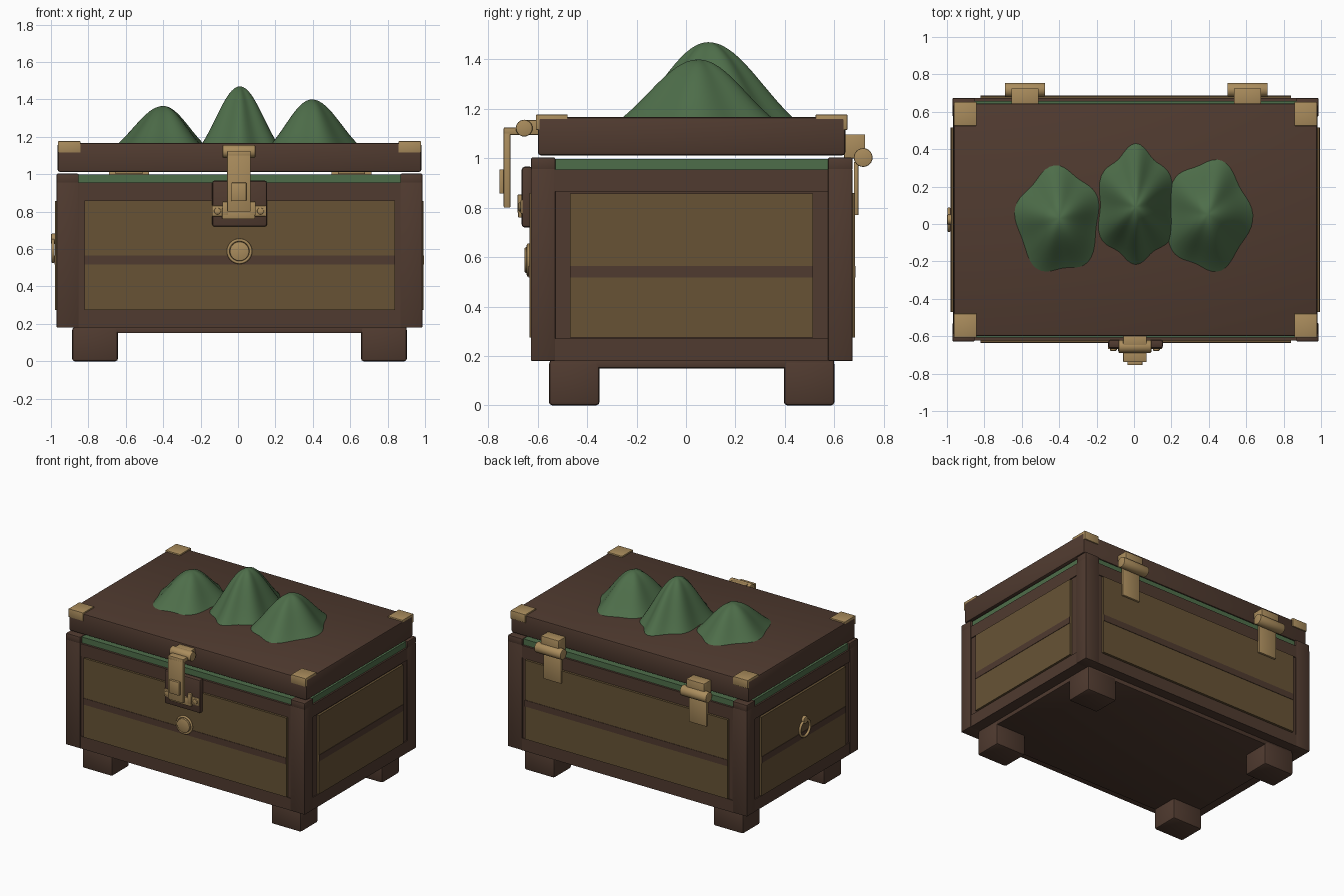
import bpy, bmesh, math
from mathutils import Matrix, Vector

if "Cube" in bpy.data.objects:
    bpy.data.objects.remove(bpy.data.objects["Cube"])


def material(name, rgb):
    m = bpy.data.materials.new(name)
    m.diffuse_color = (*rgb, 1)
    m.use_nodes = True
    m.node_tree.nodes["Principled BSDF"].inputs["Base Color"].default_value = m.diffuse_color
    return m


BROWN = material("brown wood", (0.080, 0.043, 0.029))
OLIVE = material("olive panel", (0.135, 0.086, 0.036))
GOLD = material("dull gold", (0.400, 0.262, 0.108))
GREEN = material("green", (0.076, 0.155, 0.068))


def finish(name, bm, mat, smooth=30):
    bmesh.ops.recalc_face_normals(bm, faces=bm.faces)
    me = bpy.data.meshes.new(name)
    bm.to_mesh(me)
    bm.free()
    me.materials.append(mat)
    ob = bpy.data.objects.new(name, me)
    bpy.context.collection.objects.link(ob)
    bpy.ops.object.select_all(action='DESELECT')
    ob.select_set(True)
    bpy.context.view_layer.objects.active = ob
    bpy.ops.object.shade_smooth_by_angle(angle=math.radians(smooth))
    return ob


def box(name, x, y, z, mat, bevel=0.0):
    """Box given by its (low, high) range on each axis."""
    bm = bmesh.new()
    size = [b - a for a, b in (x, y, z)]
    mid = [(a + b) / 2 for a, b in (x, y, z)]
    bmesh.ops.create_cube(bm, size=1, matrix=Matrix.Translation(mid) @ Matrix.Diagonal((*size, 1)))
    if bevel:
        bmesh.ops.bevel(bm, geom=bm.edges[:], offset=bevel, segments=2, affect='EDGES', profile=0.5)
    return finish(name, bm, mat)


def rod(name, centre, axis, radius, length, mat, bevel=0.0):
    """Cylinder along an axis."""
    bm = bmesh.new()
    rot = Vector((0, 0, 1)).rotation_difference(Vector(axis)).to_matrix().to_4x4()
    bmesh.ops.create_cone(bm, cap_ends=True, segments=24, radius1=radius, radius2=radius, depth=length)
    if bevel:
        rim = [e for e in bm.edges if abs(e.verts[0].co.z - e.verts[1].co.z) < 1e-5]
        bmesh.ops.bevel(bm, geom=rim, offset=bevel, segments=2, affect='EDGES', profile=0.5)
    bm.transform(Matrix.Translation(centre) @ rot)
    return finish(name, bm, mat)


def ring(name, centre, rotation, major, minor, mat):
    bpy.ops.mesh.primitive_torus_add(location=centre, rotation=rotation, major_radius=major,
                                     minor_radius=minor, major_segments=32, minor_segments=8)
    ob = bpy.context.object
    ob.name = name
    ob.data.materials.append(mat)
    bpy.ops.object.shade_smooth_by_angle(angle=math.radians(60))


CX, CY = 0.008, 0.023          # middle of the chest body
XS, YS = (-0.97, 0.985), (-0.626, 0.675)

# Chest body and floor board
box("chest_body", (-0.96, 0.975), (-0.618, 0.667), (0.18, 0.955), BROWN)
box("base_board", (-0.88, 0.90), (-0.55, 0.60), (0.15, 0.19), BROWN, 0.008)
box("green_lining", (-0.955, 0.97), (-0.608, 0.658), (0.94, 0.998), GREEN)

# Feet, corner posts, post caps and lid corner brackets
for sx in (-1, 1):
    for sy in (-1, 1):
        def span(c, s, a, b):
            return tuple(sorted((c + s * a, c + s * b)))
        box("foot", span(CX, sx, 0.65, 0.895), span(CY, sy, 0.373, 0.578), (0, 0.18), BROWN, 0.014)
        px, py = span(CX, sx, 0.86, 0.9775), span(CY, sy, 0.552, 0.6505)
        box("corner_post", px, py, (0.18, 0.958), BROWN, 0.004)
        box("post_cap", px, py, (0.952, 1.003), BROWN, 0.006)
        box("lid_corner_bracket", span(CX, sx, 0.85, 0.97), span(CY, sy, 0.502, 0.63),
            (1.115, 1.177), GOLD, 0.003)

# Rails along the top and bottom of each wall
for z in ((0.18, 0.27), (0.865, 0.955)):
    for y in ((-0.624, -0.60), (0.65, 0.673)):
        box("long_rail", (-0.86, 0.875), y, z, BROWN)
    for x in ((-0.967, -0.94), (0.95, 0.982)):
        box("side_rail", x, (-0.535, 0.58), z, BROWN)

# Wall panels with a dark middle band
for y0, out in ((-0.634, -0.003), (0.684, 0.003)):
    inner = y0 - math.copysign(0.03, y0)
    box("long_panel", (-0.82, 0.84), tuple(sorted((y0, inner))), (0.275, 0.86), OLIVE)
    box("long_band", (-0.82, 0.84), tuple(sorted((y0 + out, y0))), (0.518, 0.565), BROWN)
for x0, out in ((-0.978, -0.003), (0.992, 0.003)):
    inner = x0 - math.copysign(0.03, x0)
    box("side_panel", tuple(sorted((x0, inner))), (-0.47, 0.515), (0.275, 0.857), OLIVE)
    box("side_band", tuple(sorted((x0 + out, x0))), (-0.47, 0.515), (0.518, 0.565), BROWN)

# Lid
box("lid", (-0.964, 0.98), (-0.60, 0.645), (1.012, 1.167), BROWN, 0.012)

# Front latch: backing plate, knuckle, hasp, staple and studs
box("latch_plate", (-0.138, 0.155), (-0.665, -0.62), (0.72, 0.966), BROWN, 0.012)
rod("latch_knuckle", (0.005, -0.655, 1.122), (1, 0, 0), 0.034, 0.175, GOLD, 0.005)
box("latch_mount", (-0.058, 0.068), (-0.65, -0.59), (1.095, 1.155), GOLD, 0.004)
box("latch_arm", (-0.058, 0.068), (-0.738, -0.66), (1.095, 1.125), GOLD, 0.005)
box("latch_hasp", (-0.058, 0.068), (-0.738, -0.71), (0.80, 1.12), GOLD, 0.005)
box("hasp_block", (-0.036, 0.045), (-0.755, -0.73), (0.857, 0.955), GOLD, 0.004)
box("staple_bar", (-0.085, 0.092), (-0.68, -0.655), (0.76, 0.82), GOLD, 0.004)
for s in (-1, 1):
    a = 0.005 + s * 0.073
    box("staple_side", (a - 0.016, a + 0.016), (-0.682, -0.655), (0.78, 0.853), GOLD, 0.004)
    rod("latch_stud", (0.005 + s * 0.115, -0.668, 0.803), (0, 1, 0), 0.018, 0.02, GOLD, 0.004)
    b = 0.005 + s * 0.115
    box("staple_ear", (b - 0.03, b + 0.03), (-0.669, -0.655), (0.775, 0.832), GOLD, 0.003)

# Round lock boss
rod("lock_boss", (CX, -0.64, 0.588), (0, 1, 0), 0.052, 0.026, GOLD, 0.005)
ring("lock_ring", (CX, -0.637, 0.588), (math.pi / 2, 0, 0), 0.06, 0.008, GOLD)

# Back hinges
for hx in (-0.583, 0.607):
    rod("hinge_knuckle", (hx, 0.717, 1.003), (1, 0, 0), 0.038, 0.215, GOLD, 0.005)
    box("hinge_upper", (hx - 0.073, hx + 0.073), (0.64, 0.725), (1.0, 1.097), GOLD, 0.004)
    box("hinge_leaf", (hx - 0.073, hx + 0.073), (0.68, 0.698), (0.77, 0.985), GOLD, 0.003)

# Ring pull on the left side
ring("ring_pull", (-0.989, CY, 0.592), (0, math.pi / 2, 0), 0.058, 0.009, GOLD)
rod("ring_pull_mount", (-0.987, CY, 0.655), (1, 0, 0), 0.027, 0.026, GOLD, 0.006)


def mound(name, cx, cy, west, east, south, north, height, lobes, turn):
    """Bell-shaped hill with a lobed outline, reaching the given distances."""
    bm = bmesh.new()
    rings, n, base = 14, 60, 1.155
    apex = bm.verts.new((cx, cy, base + height))
    prev = None
    for i in range(1, rings + 1):
        r = i / rings
        h = height * (0.5 * (1 - r * r) + 0.25 * (1 + math.cos(math.pi * r)))
        row = []
        for k in range(n):
            t = math.tau * k / n
            w = 0.96 + 0.065 * math.cos(lobes * (t - turn)) + 0.015 * math.cos(3 * t + turn)
            c, s = math.cos(t), math.sin(t)
            row.append(bm.verts.new((cx + (east if c > 0 else west) * r * w * c,
                                     cy + (north if s > 0 else south) * r * w * s, base + h)))
        for k in range(n):
            j = (k + 1) % n
            bm.faces.new((apex, row[k], row[j]) if prev is None else (prev[k], row[k], row[j], prev[j]))
        prev = row
    bm.faces.new(prev[::-1])
    finish(name, bm, GREEN, 50)


# Green mounds on the lid
mound("left_mound", -0.40, 0.03, 0.25, 0.235, 0.32, 0.29, 0.21, 5, math.radians(97))
mound("middle_mound", 0.01, 0.09, 0.22, 0.22, 0.315, 0.34, 0.315, 6, math.radians(90))
mound("right_mound", 0.395, 0.05, 0.24, 0.245, 0.325, 0.31, 0.245, 5, math.radians(70))
